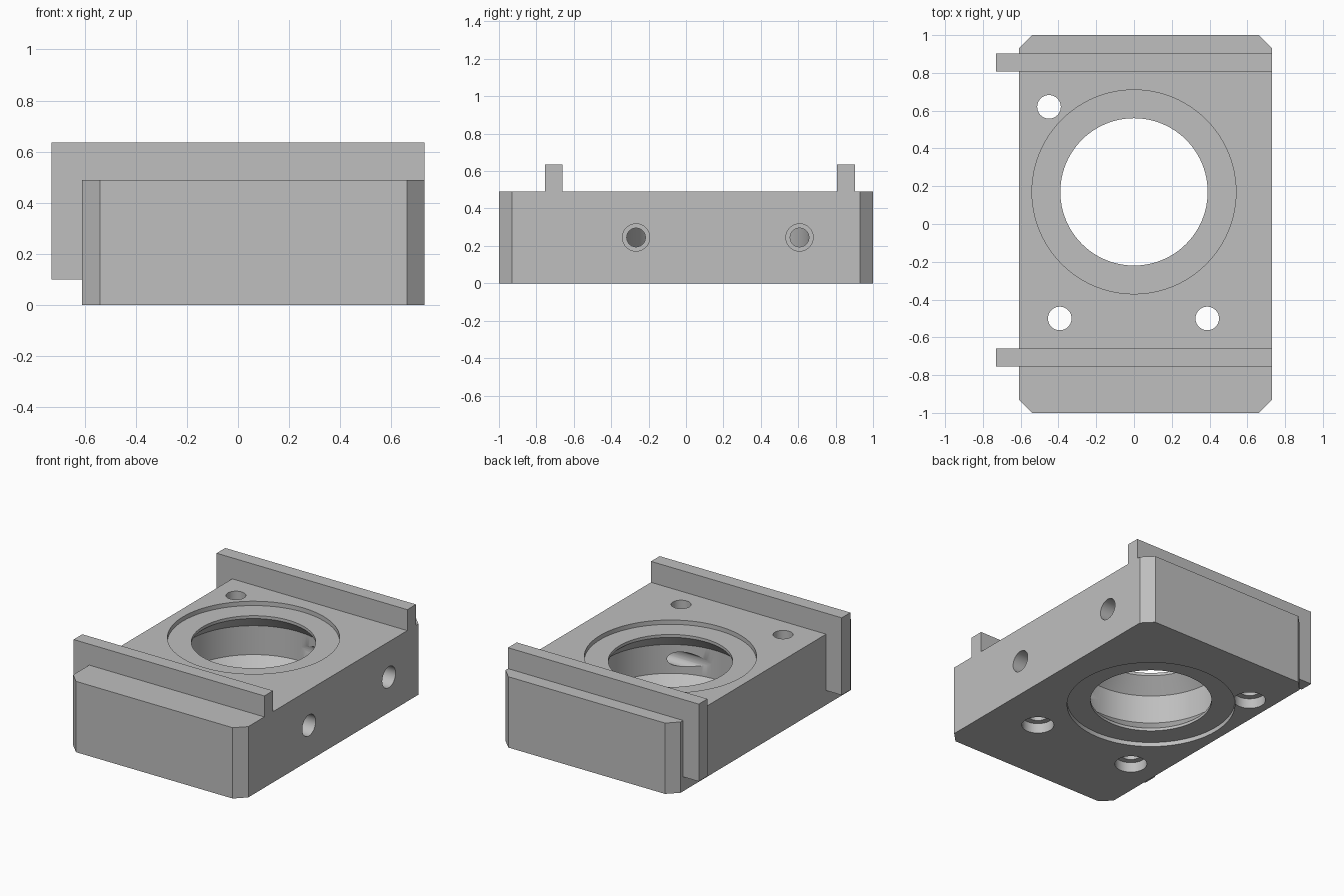
import bpy, bmesh, math
from mathutils import Matrix, Vector

cube = bpy.data.objects.get("Cube")
if cube:
    bpy.data.objects.remove(cube, do_unlink=True)

metal = bpy.data.materials.new("machined_grey")
metal.use_nodes = True
GREY = (0.52, 0.52, 0.52, 1)
metal.diffuse_color = GREY
metal.node_tree.nodes["Principled BSDF"].inputs["Base Color"].default_value = GREY


def finish(name, bm):
    bmesh.ops.recalc_face_normals(bm, faces=bm.faces)
    mesh = bpy.data.meshes.new(name)
    bm.to_mesh(mesh)
    bm.free()
    mesh.materials.append(metal)
    ob = bpy.data.objects.new(name, mesh)
    bpy.context.collection.objects.link(ob)
    return ob


def prism(name, points, offset):
    """Extrude a closed outline along an offset."""
    bm = bmesh.new()
    face = bm.faces.new([bm.verts.new(p) for p in points])
    out = bmesh.ops.extrude_face_region(bm, geom=[face])
    verts = [v for v in out["geom"] if isinstance(v, bmesh.types.BMVert)]
    bmesh.ops.translate(bm, verts=verts, vec=Vector(offset))
    return finish(name, bm)


def lathe(name, profile, matrix, segs):
    """Closed turned solid from (radius, height) pairs."""
    bm = bmesh.new()
    rings = []
    for r, h in profile:
        angles = [2 * math.pi * i / segs for i in range(segs)]
        rings.append([bm.verts.new(matrix @ Vector((r * math.cos(a), r * math.sin(a), h)))
                      for a in angles])
    for low, high in zip(rings, rings[1:]):
        for i in range(segs):
            j = (i + 1) % segs
            bm.faces.new((low[i], low[j], high[j], high[i]))
    bm.faces.new(rings[0])
    bm.faces.new(rings[-1])
    ob = finish(name, bm)
    ob.hide_render = True
    return ob


# Block with chamfered vertical corners
X0, X1, TOP, C = -0.61, 0.73, 0.49, 0.07
outline = [(X0 + C, -1), (X1 - C, -1), (X1, -1 + C), (X1, 1 - C),
           (X1 - C, 1), (X0 + C, 1), (X0, 1 - C), (X0, -1 + C)]
body = prism("block", [(x, y, 0) for x, y in outline], (0, 0, TOP))

# Central bore: shallow recess at both ends, tapered lips, wider chamber
MID, BORE_Y = TOP / 2, 0.17
half = [(0.54, 0.35), (0.54, 0.215), (0.39, 0.215), (0.39, 0.195), (0.488, 0.10)]
profile = [(r, MID - h) for r, h in half] + [(r, MID + h) for r, h in reversed(half)]
cutters = [lathe("bore_cutter", profile, Matrix.Translation((0, BORE_Y, 0)), 96)]

# Screw holes, counterbored from below
for x, y in [(-0.45, 0.62), (-0.393, -0.5), (0.388, -0.5)]:
    cutters.append(lathe("screw_cutter",
                         [(0.103, -0.1), (0.103, 0.07), (0.0625, 0.07), (0.0625, 0.6)],
                         Matrix.Translation((x, y, 0)), 40))

# Stepped side ports running tangentially into the chamber
for side in (-1, 1):
    place = Matrix.Translation((0, BORE_Y + side * 0.437, MID)) @ Matrix.Rotation(math.pi / 2, 4, "Y")
    cutters.append(lathe("port_cutter",
                         [(0.05, 0.01), (0.05, 0.5), (0.073, 0.5), (0.073, 0.9)], place, 40))

bpy.context.view_layer.objects.active = body
for cutter in cutters:
    mod = body.modifiers.new("cut", "BOOLEAN")
    mod.operation, mod.solver, mod.object = "DIFFERENCE", "EXACT", cutter
    bpy.ops.object.modifier_apply(modifier=mod.name)
    bpy.data.objects.remove(cutter, do_unlink=True)

bpy.ops.object.select_all(action="DESELECT")
body.select_set(True)
bpy.ops.object.shade_smooth_by_angle(angle=math.radians(25))

# Hooked rails: strip over the top with a tab hanging down one side
hook = [(X1, TOP), (X1, 0.635), (-0.73, 0.635), (-0.73, 0.10), (X0, 0.10), (X0, TOP)]
for name, y in (("front_rail", -0.755), ("back_rail", 0.808)):
    prism(name, [(x, y, z) for x, z in hook], (0, 0.095, 0))
